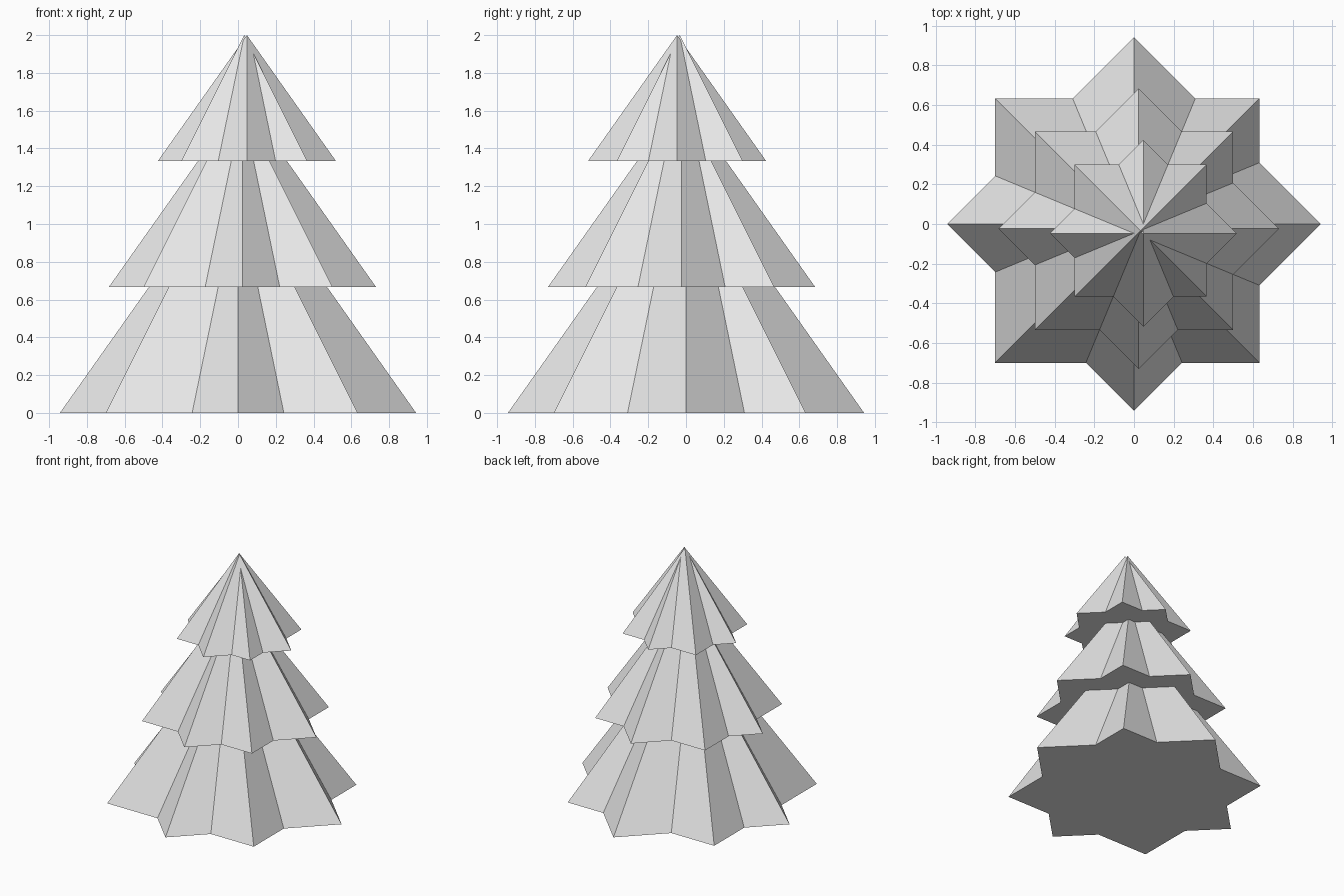
import bpy, bmesh, math

cube = bpy.data.objects.get("Cube")
if cube:
    bpy.data.objects.remove(cube, do_unlink=True)

# One plain grey for the whole tree
grey = bpy.data.materials.new("light_grey")
grey.use_nodes = True
color = (0.8, 0.8, 0.8, 1.0)
grey.diffuse_color = color
grey.node_tree.nodes["Principled BSDF"].inputs["Base Color"].default_value = color


def pyramid(name, x, y, z, radius, height, turn):
    """Four-sided pyramid with its base at height z and corners at the given radius."""
    bm = bmesh.new()
    ring = []
    for i in range(4):
        a = turn + i * math.pi / 2
        ring.append(bm.verts.new((x + radius * math.cos(a), y + radius * math.sin(a), z)))
    tip = bm.verts.new((x, y, z + height))
    bm.faces.new(ring[::-1])
    for i in range(4):
        bm.faces.new((ring[i], ring[(i + 1) % 4], tip))
    mesh = bpy.data.meshes.new(name)
    bm.to_mesh(mesh)
    bm.free()
    mesh.materials.append(grey)
    obj = bpy.data.objects.new(name, mesh)
    bpy.context.collection.objects.link(obj)
    return obj


# Each tier is a square and a diamond pyramid, slightly off centre
STEP = 1 / 30
for i, tier in enumerate(("lower", "middle", "upper")):
    height = (4 - i) / 3
    radius = height / math.sqrt(2)
    z = i * 2 / 3
    shift = i * STEP / math.sqrt(2)
    pyramid(tier + "_square_branches", (i - 1) * STEP, -STEP, z, radius, height, math.pi / 4)
    pyramid(tier + "_diamond_branches", shift, -shift, z, radius, height, 0)
